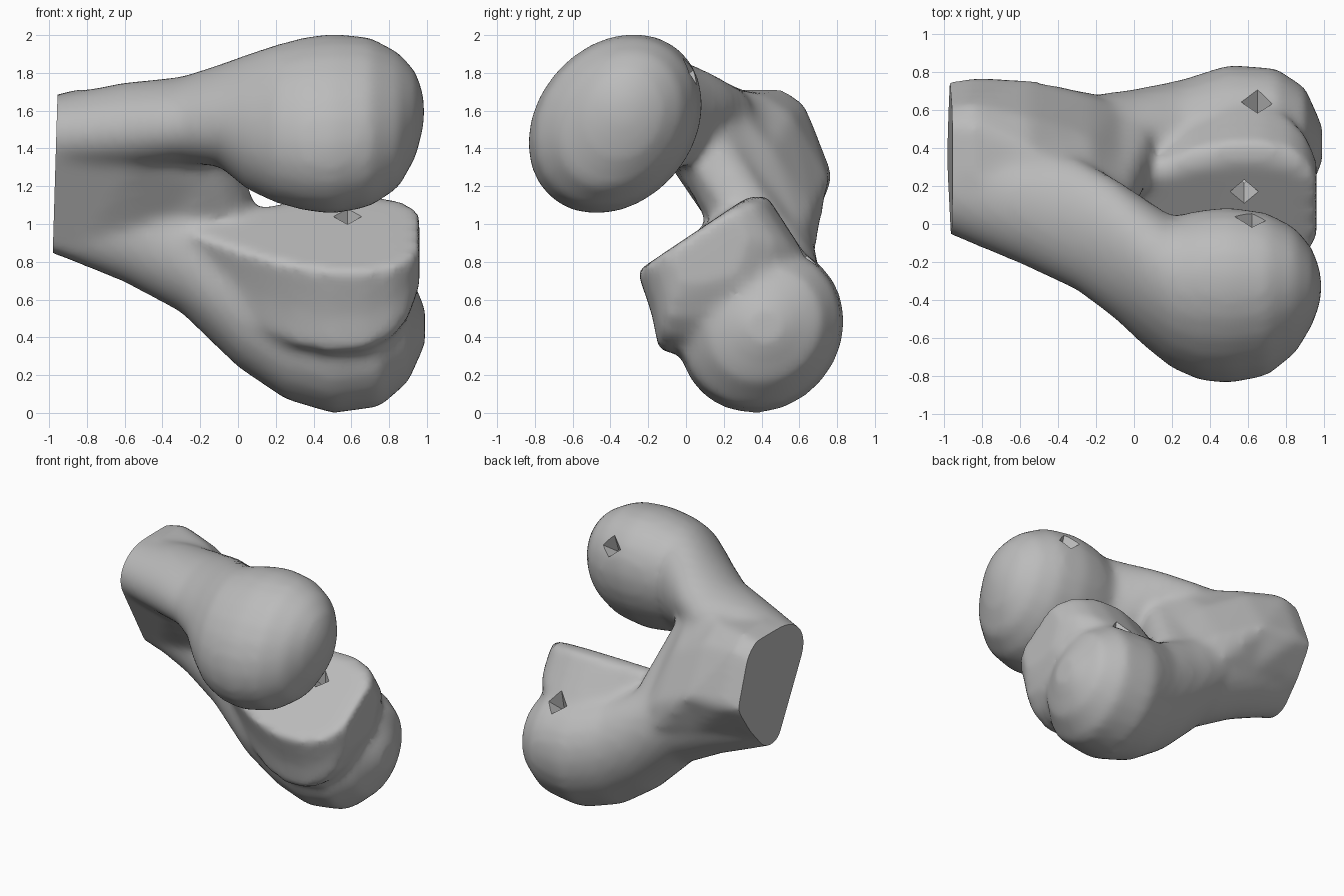
import bpy, bmesh, math
from mathutils import Vector

cube = bpy.data.objects.get("Cube")
if cube:
    bpy.data.objects.remove(cube)

SIDES = 24


def ellipse(cy, cz, ry, rz, lean):
    """Ellipse leaning toward +y +z inside a fixed bounding box."""
    steps = [2 * math.pi * i / SIDES for i in range(SIDES)]
    return [(cy + ry * math.cos(a), cz + rz * math.sin(a + lean)) for a in steps]


def scaled(outline, cy, cz, s):
    return [(cy + (y - cy) * s, cz + (z - cz) * s) for y, z in outline]


def slanted(outline, width, depth):
    """Scale an outline along and below the knob's slanted top plane."""
    middle, along, up = Vector((.08, .98)), Vector((.84, .54)), Vector((-.54, .84))
    offsets = [Vector(p) - middle for p in outline]
    return [middle + along * o.dot(along) * width + up * o.dot(up) * depth
            for o in offsets]


def loft(bm, sections):
    """Closed skin through (x, outline) sections."""
    rings = [[bm.verts.new((x, y, z)) for y, z in pts] for x, pts in sections]
    n = len(rings[0])
    faces = [bm.faces.new(rings[0]), bm.faces.new(rings[-1][::-1])]
    for a, b in zip(rings, rings[1:]):
        for i in range(n):
            j = (i + 1) % n
            faces.append(bm.faces.new((a[i], b[i], b[j], a[j])))
    bmesh.ops.recalc_face_normals(bm, faces=faces)


def make_object(name, bm):
    mesh = bpy.data.meshes.new(name)
    bm.to_mesh(mesh)
    bm.free()
    obj = bpy.data.objects.new(name, mesh)
    bpy.context.collection.objects.link(obj)
    return obj


bm = bmesh.new()

# Upper branch swelling into the upper rounded head
upper = [(-1.08, .24, 1.46, .25, .2, 0), (-.6, .1, 1.52, .31, .23, .1),
         (-.3, 0, 1.55, .35, .23, .15), (-.1, -.13, 1.575, .37, .27, .2),
         (.05, -.25, 1.54, .39, .36, .2), (.2, -.36, 1.53, .4, .42, .2),
         (.35, -.375, 1.53, .45, .46, .22), (.5, -.375, 1.53, .465, .48, .22),
         (.7, -.37, 1.54, .43, .45, .2), (.85, -.35, 1.55, .33, .36, .2),
         (.94, -.33, 1.58, .2, .23, .1), (.985, -.33, 1.6, .07, .08, 0)]
loft(bm, [(r[0], ellipse(*r[1:])) for r in upper])

# Lower branch swelling into the lower rounded head
lower = [(-1.08, .38, 1.12, .17, .24, .1), (-.85, .4, 1.06, .2, .27, .1),
         (-.6, .4, 1.0, .25, .31, .1), (-.3, .37, .88, .3, .35, .1),
         (0, .36, .65, .35, .41, .1), (.25, .38, .5, .38, .43, .1),
         (.5, .4, .44, .44, .445, .1), (.75, .4, .45, .42, .42, .1),
         (.9, .42, .46, .3, .3, .1), (.99, .42, .46, .1, .1, 0)]
loft(bm, [(r[0], ellipse(*r[1:])) for r in lower])

# Knob on the lower head, its flat top kept in one slanted plane
knob = [(-.26, .75), (.32, 1.14), (.43, 1.15), (.63, .84),
        (.5, .4), (.05, .31), (-.14, .32), (-.18, .52)]
profile = [(-.26, .1, .5), (-.1, .35, .75), (0, .5, .85), (.15, .7, .95),
           (.3, .87, 1), (.5, 1, 1), (.68, 1, .97), (.82, .9, .85),
           (.9, .75, .7), (.96, .5, .45)]
loft(bm, [(x, slanted(knob, w, d)) for x, w, d in profile])

# Shaft, narrowing to a web between the two branches
end = [(-.03, 1.49), (.24, 1.69), (.52, 1.69), (.62, 1.61), (.76, 1.25),
       (.61, 1.02), (.44, .85), (.28, .84), (-.03, 1.37)]
middle = [(-.12, 1.52), (.12, 1.73), (.4, 1.69), (.56, 1.58), (.76, 1.24),
          (.66, .95), (.46, .77), (.28, .77), (-.1, 1.33)]
waist = [(-.17, 1.55), (.02, 1.74), (.25, 1.63), (.46, 1.4), (.67, 1.08),
         (.69, .88), (.5, .75), (.23, .76), (.01, 1.2)]
web = [(-.08, 1.5), (.05, 1.62), (.2, 1.5), (.4, 1.25), (.63, .95),
       (.63, .82), (.5, .75), (.22, .8), (.07, 1.15)]
tip = [(.25, 1.0), (.3, 1.08), (.38, 1.08), (.5, 1.0), (.63, .85),
       (.6, .75), (.5, .7), (.3, .7), (.25, .9)]
loft(bm, [(-1.08, scaled(end, .36, 1.25, .9)), (-.97, scaled(end, .36, 1.25, .98)),
          (-.85, scaled(end, .36, 1.25, 1.05)), (-.55, middle),
          (-.22, waist), (-.07, web), (.09, tip)])

bone = make_object("joint_bone", bm)
fuse = bone.modifiers.new("fuse", "REMESH")
fuse.mode = "VOXEL"
fuse.voxel_size = .03
soften = bone.modifiers.new("soften", "SMOOTH")
soften.factor = .5
soften.iterations = 12

# Small pointed pits in the heads
pits = [((.58, .17, 1.04), (0, -.55, .83)),
        ((.62, .02, 1.8), (0, .8, .6)),
        ((.65, .63, .82), (0, .7, .7))]
cutters = []
for place, normal in pits:
    bm = bmesh.new()
    bmesh.ops.create_cone(bm, segments=4, radius1=.01, radius2=.14, depth=.2)
    cutter = make_object("pit_cutter", bm)
    cutter.location = place
    cutter.rotation_euler = Vector(normal).to_track_quat("Z", "Y").to_euler()
    cutter.hide_render = True
    cut = bone.modifiers.new("pit", "BOOLEAN")
    cut.operation = "DIFFERENCE"
    cut.object = cutter
    cutters.append(cutter)

# Bake the fused form, then slice the shaft end flat
bpy.context.view_layer.update()
baked = bone.evaluated_get(bpy.context.evaluated_depsgraph_get())
bm = bmesh.new()
bm.from_mesh(baked.to_mesh())
baked.to_mesh_clear()
cut = bmesh.ops.bisect_plane(bm, geom=bm.verts[:] + bm.edges[:] + bm.faces[:],
                             plane_co=(-.97, 0, 1.2), plane_no=(-1, 0, .03),
                             clear_outer=True)
rim = [g for g in cut["geom_cut"] if isinstance(g, bmesh.types.BMEdge)]
bmesh.ops.holes_fill(bm, edges=rim, sides=0)
bone.modifiers.clear()
bm.to_mesh(bone.data)
bm.free()
for cutter in cutters:
    bpy.data.objects.remove(cutter)

# Plain grey
grey = bpy.data.materials.new("light_grey")
grey.use_nodes = True
colour = (.5, .5, .5, 1)
grey.diffuse_color = colour
grey.node_tree.nodes["Principled BSDF"].inputs["Base Color"].default_value = colour
bone.data.materials.clear()
bone.data.materials.append(grey)

bpy.ops.object.select_all(action="DESELECT")
bone.select_set(True)
bpy.context.view_layer.objects.active = bone
bpy.ops.object.shade_smooth_by_angle(angle=math.radians(40))
